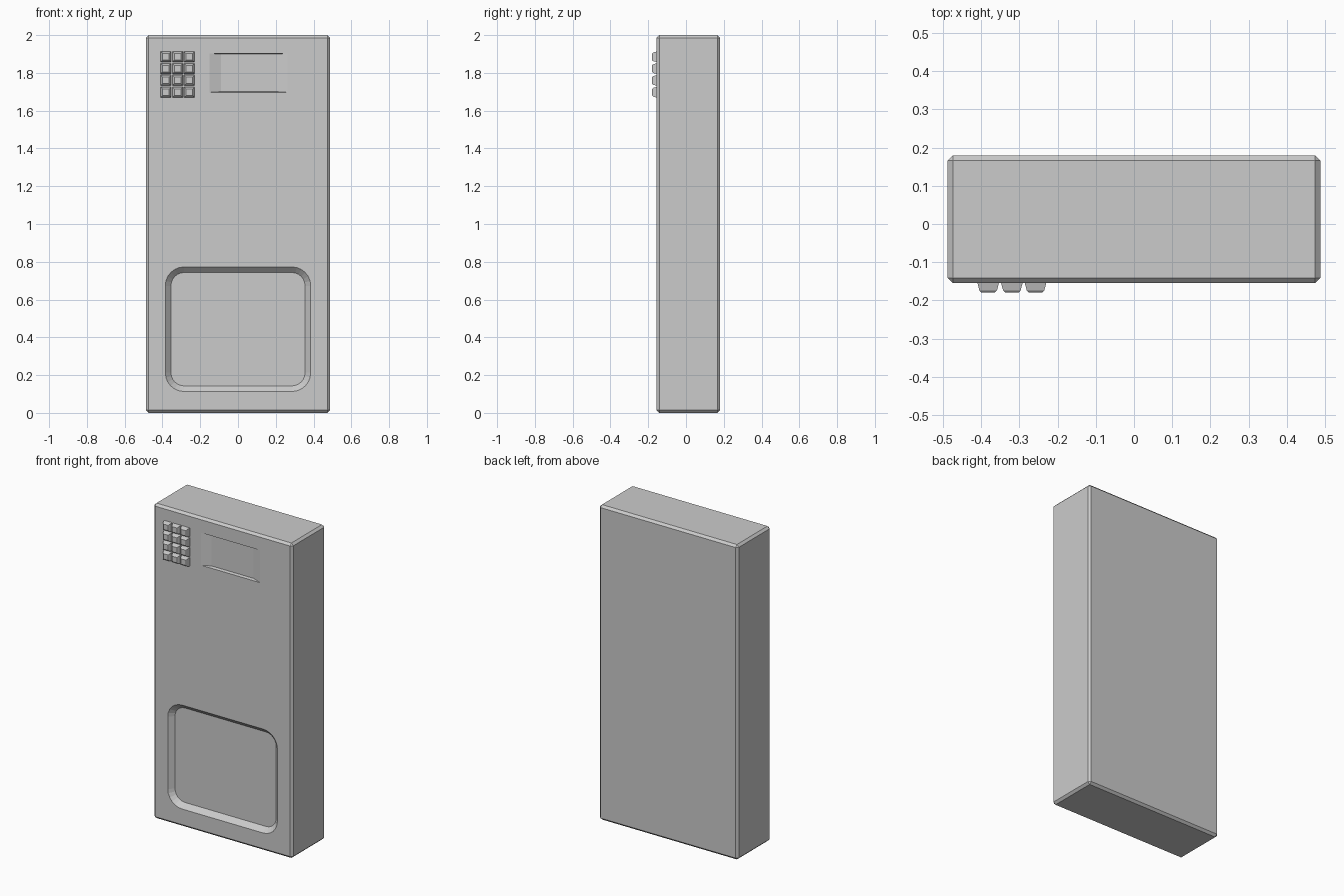
import bpy, bmesh, math

if "Cube" in bpy.data.objects:
    bpy.data.objects.remove(bpy.data.objects["Cube"])

FRONT, BACK = -0.155, 0.18


def finish(name, bm, smooth=False):
    bmesh.ops.recalc_face_normals(bm, faces=bm.faces[:])
    me = bpy.data.meshes.new(name)
    bm.to_mesh(me)
    bm.free()
    ob = bpy.data.objects.new(name, me)
    bpy.context.collection.objects.link(ob)
    return ob


def rounded_rect(w, h, r, n):
    """Outline points in x/z, half sizes w and h."""
    if r <= 0:
        return [(w, h), (-w, h), (-w, -h), (w, -h)]
    pts = []
    for k, (sx, sz) in enumerate([(1, 1), (-1, 1), (-1, -1), (1, -1)]):
        for i in range(n + 1):
            a = math.pi / 2 * (k + i / n)
            pts.append((sx * (w - r) + r * math.cos(a), sz * (h - r) + r * math.sin(a)))
    return pts


def loft(bm, cx, cz, sections, n=6):
    """Closed solid through (y, half_w, half_h, radius) sections."""
    rings = [[bm.verts.new((cx + x, y, cz + z)) for x, z in rounded_rect(w, h, r, n)]
             for y, w, h, r in sections]
    for a, b in zip(rings, rings[1:]):
        for i in range(len(a)):
            j = (i + 1) % len(a)
            bm.faces.new((a[i], a[j], b[j], b[i]))
    bm.faces.new(rings[0])
    bm.faces.new(rings[-1][::-1])


def cut(target, name, cx, cz, sections):
    bm = bmesh.new()
    loft(bm, cx, cz, sections)
    cutter = finish(name, bm)
    cutter.hide_render = True
    mod = target.modifiers.new(name, 'BOOLEAN')
    mod.operation, mod.solver, mod.object = 'DIFFERENCE', 'EXACT', cutter
    bpy.context.view_layer.objects.active = target
    bpy.ops.object.modifier_apply(modifier=name)
    bpy.data.objects.remove(cutter)


# Cabinet with chamfered edges
bm = bmesh.new()
bmesh.ops.create_cube(bm, size=1)
for v in bm.verts:
    v.co = (v.co.x * 0.976, (FRONT + BACK) / 2 + v.co.y * (BACK - FRONT), 1 + v.co.z * 2)
bmesh.ops.bevel(bm, geom=bm.edges[:], offset=0.014, segments=1, affect='EDGES')
cabinet = finish("cabinet", bm)

# Rounded tray recess with sloped walls
cut(cabinet, "tray_cutter", 0, 0.443,
    [(FRONT - 0.03, 0.415, 0.36, 0.13), (FRONT, 0.385, 0.33, 0.10),
     (FRONT + 0.03, 0.355, 0.30, 0.07)])

# Display recess, sloped at both ends
cut(cabinet, "display_cutter", 0.056, 1.80,
    [(FRONT - 0.02, 0.266, 0.105, 0), (FRONT, 0.206, 0.103, 0),
     (FRONT + 0.02, 0.146, 0.099, 0)])

# Keypad, three by four tapered keys
bm = bmesh.new()
for col in range(3):
    for row in range(4):
        loft(bm, -0.382 + 0.062 * col, 1.885 - 0.0625 * row,
             [(FRONT + 0.005, 0.028, 0.028, 0), (FRONT, 0.028, 0.028, 0),
              (-0.174, 0.023, 0.023, 0), (-0.18, 0.017, 0.017, 0)])
finish("keypad", bm)
